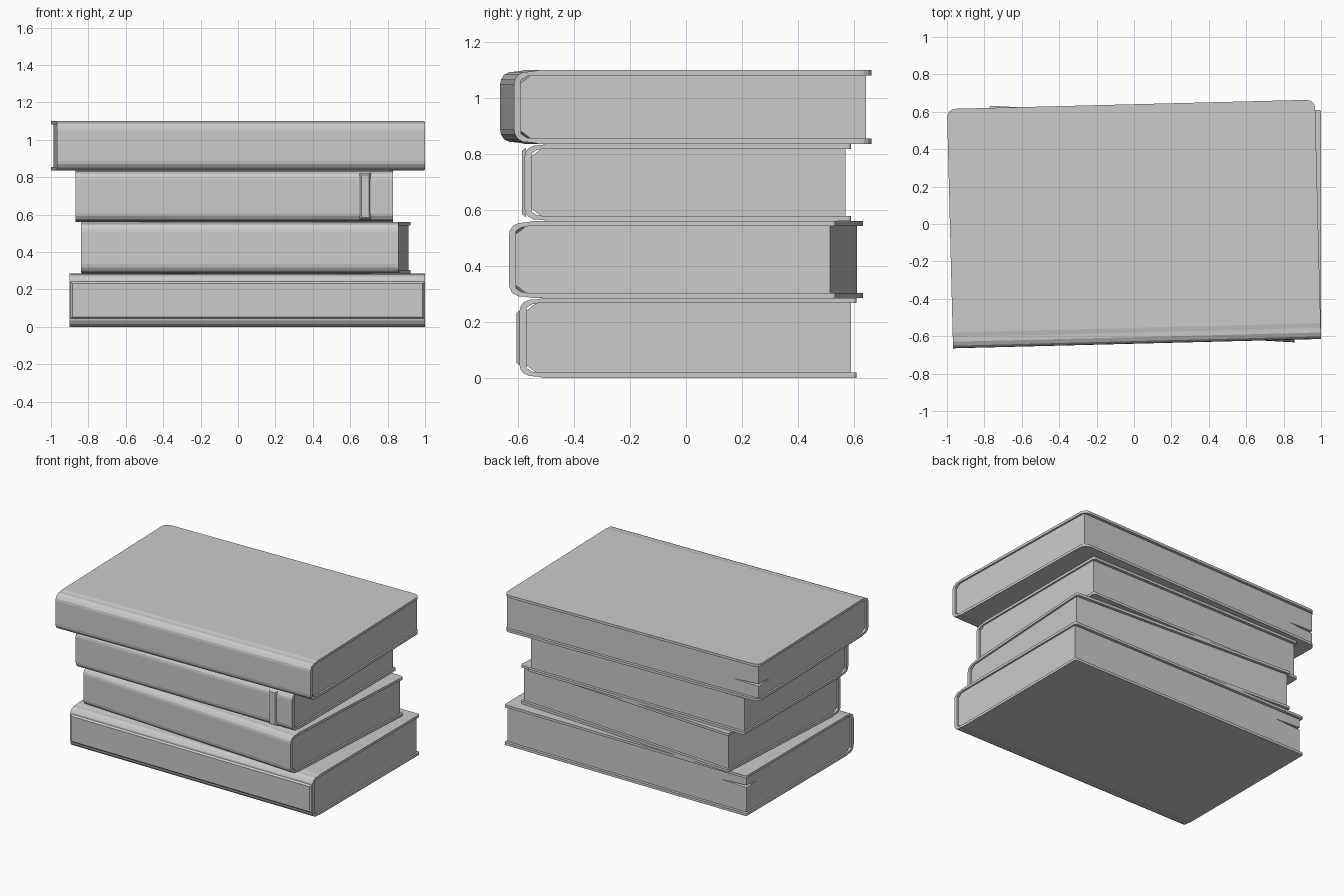
import bpy, bmesh
from math import radians
from mathutils import Matrix

if "Cube" in bpy.data.objects:
    bpy.data.objects.remove(bpy.data.objects["Cube"])


def finish(bm, name, place):
    bmesh.ops.recalc_face_normals(bm, faces=bm.faces)
    me = bpy.data.meshes.new(name)
    bm.to_mesh(me)
    bm.free()
    ob = bpy.data.objects.new(name, me)
    bpy.context.collection.objects.link(ob)
    ob.matrix_world = place
    return ob


def extrude_profile(bm, profile, x0, x1):
    face = bm.faces.new([bm.verts.new((x0, y, z)) for y, z in profile])
    out = bmesh.ops.extrude_face_region(bm, geom=[face])
    verts = [g for g in out["geom"] if isinstance(g, bmesh.types.BMVert)]
    bmesh.ops.translate(bm, verts=verts, vec=(x1 - x0, 0, 0))


def round_back_corners(bm, y, radius):
    # bevel the upright edges at the fore-edge corners
    edges = [e for e in bm.edges
             if all(abs(v.co.y - y) < 1e-4 for v in e.verts)
             and abs(e.verts[0].co.z - e.verts[1].co.z) > 1e-4]
    bmesh.ops.bevel(bm, geom=edges, offset=radius, segments=4, profile=0.5, affect='EDGES')


def mirrored(half, h):
    # complete an upper half profile with its vertical mirror image
    return half + [(y, h - z) for y, z in reversed(half)]


def book(name, cx, cy, z0, z1, w, d, angle, corner, slit=None):
    h, f, b, t = z1 - z0, -d / 2, d / 2, 0.018
    place = Matrix.Translation((cx, cy, z0)) @ Matrix.Rotation(radians(angle), 4, 'Z')

    # wrap-around cover: two boards joined by a rounded spine
    outer = [(b, h), (f + 0.085, h), (f + 0.06, h - 0.005), (f + 0.035, h - 0.006),
             (f + 0.014, h - 0.016), (f + 0.003, h - 0.033), (f, h - 0.05)]
    inner = [(f + 0.025, h - 0.035), (f + 0.045, h - t - 0.004), (f + 0.07, h - t), (b, h - t)]
    bm = bmesh.new()
    profile = mirrored(outer, h) + [(y, h - z) for y, z in reversed(inner)] + inner
    extrude_profile(bm, profile, -w / 2, w / 2)
    round_back_corners(bm, b, corner)
    finish(bm, name + "_cover", place)

    # page block, slightly inset from the cover
    bm = bmesh.new()
    xe, yb = w / 2 - 0.012, b - 0.02
    pages = mirrored([(yb, h - t), (f + 0.06, h - t), (f + 0.025, h - 0.045)], h)
    extrude_profile(bm, pages, -xe, xe)
    block = finish(bm, name + "_pages", place)

    # thin gap between pages at the back left corner
    if slit:
        bm = bmesh.new()
        for p in [(-xe + 0.2, yb + 0.003, slit), (-xe - 0.003, yb - 0.12, slit),
                  (-xe - 0.003, yb + 0.003, slit - 0.009),
                  (-xe - 0.003, yb + 0.003, slit + 0.009)]:
            bm.verts.new(p)
        bmesh.ops.convex_hull(bm, input=bm.verts)
        cutter = finish(bm, name + "_slit_cutter", place)
        cutter.hide_render = True
        cutter.hide_set(True)
        mod = block.modifiers.new("page_gap", 'BOOLEAN')
        mod.operation = 'DIFFERENCE'
        mod.object = cutter
    return place, w, h, f


def spine_strip(name, place, x0, x1, f, zlo, zhi, rise, slope):
    # raised strip with bevelled borders lying on the spine
    bm = bmesh.new()
    rows = []
    for y, s in ((f + 0.005, 0), (f - rise, slope)):
        rows.append([bm.verts.new((x, y, z)) for x, z in
                     ((x0 + s, zlo + s), (x1 - s, zlo + s), (x1 - s, zhi - s), (x0 + s, zhi - s))])
    for r in rows:
        bm.faces.new(r)
    for i in range(4):
        j = (i + 1) % 4
        bm.faces.new((rows[0][i], rows[0][j], rows[1][j], rows[1][i]))
    finish(bm, name, place)


# stack from bottom to top
place, w, h, f = book("bottom_book", 0.05, 0.007, 0.0, 0.285, 1.90, 1.206, 0, 0.012, slit=0.2)
spine_strip("bottom_book_spine_panel", place, -w / 2, w / 2, f, 0.04, h - 0.04, 0.01, 0.014)

book("lower_middle_book", 0.042, 0.0, 0.285, 0.56, 1.70, 1.17, -3.3, 0.012)

place, w, h, f = book("upper_middle_book", -0.02, 0.006, 0.56, 0.837, 1.70, 1.168, 0, 0.012)
spine_strip("spine_band", place, 0.67, 0.73, f, 0.015, h - 0.015, 0.008, 0.009)

book("top_book", 0.0, 0.0, 0.837, 1.10, 1.968, 1.28, 1.45, 0.045, slit=0.11)
